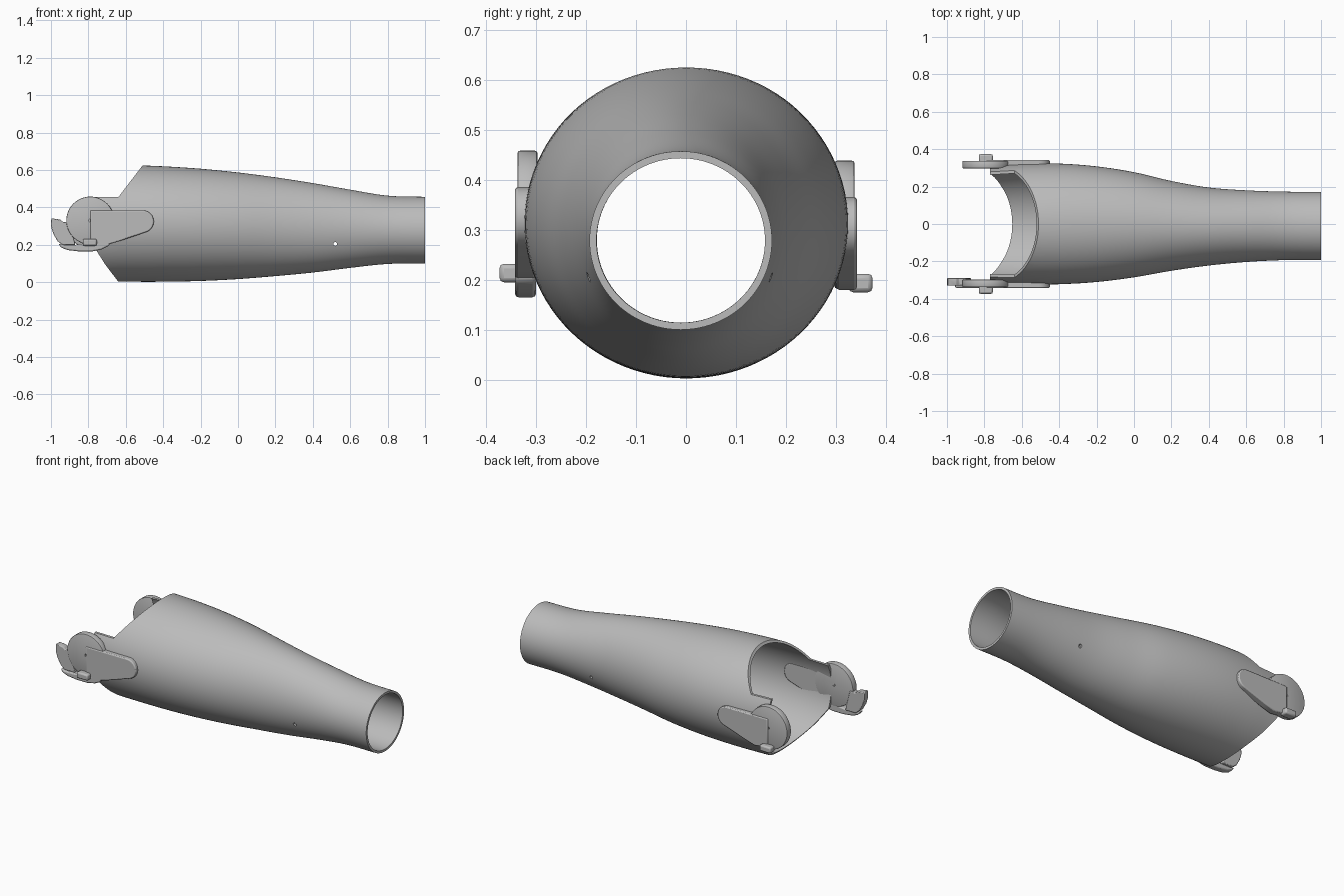
import bpy, bmesh, math

cube = bpy.data.objects.get("Cube")
if cube:
    bpy.data.objects.remove(cube)

grey = bpy.data.materials.new("plain grey")
grey.use_nodes = True
COLOUR = (0.5, 0.5, 0.5, 1)
grey.diffuse_color = COLOUR
grey.node_tree.nodes["Principled BSDF"].inputs["Base Color"].default_value = COLOUR


def make(name, bm, bevel=0.0):
    bmesh.ops.recalc_face_normals(bm, faces=bm.faces)
    mesh = bpy.data.meshes.new(name)
    bm.to_mesh(mesh)
    bm.free()
    ob = bpy.data.objects.new(name, mesh)
    bpy.context.collection.objects.link(ob)
    mesh.materials.append(grey)
    if bevel:
        mod = ob.modifiers.new("soft edges", 'BEVEL')
        mod.width, mod.segments, mod.limit_method = bevel, 2, 'ANGLE'
    return ob


def smooth(ob):
    bpy.ops.object.select_all(action='DESELECT')
    ob.select_set(True)
    bpy.context.view_layer.objects.active = ob
    bpy.ops.object.shade_smooth_by_angle(angle=math.radians(35))


def plate(name, outline, y0, y1, bevel=0.0):
    """Extrude an (x, z) outline from y0 to y1."""
    bm = bmesh.new()
    face = bm.faces.new([bm.verts.new((x, y0, z)) for x, z in outline])
    out = bmesh.ops.extrude_face_region(bm, geom=[face])
    verts = [v for v in out["geom"] if isinstance(v, bmesh.types.BMVert)]
    bmesh.ops.translate(bm, verts=verts, vec=(0, y1 - y0, 0))
    return make(name, bm, bevel)


def arc(cx, cz, r, a0, a1, n):
    return [(cx + r * math.cos(math.radians(a0 + (a1 - a0) * i / n)),
             cz + r * math.sin(math.radians(a0 + (a1 - a0) * i / n)))
            for i in range(n + 1)]


def circle(cx, cz, r, n=48):
    return arc(cx, cz, r, 0, 360, n)[:-1]


def cut(ob, cutter):
    mod = ob.modifiers.new("cut", 'BOOLEAN')
    mod.operation, mod.solver, mod.object = 'DIFFERENCE', 'EXACT', cutter
    deps = bpy.context.evaluated_depsgraph_get()
    mesh = bpy.data.meshes.new_from_object(ob.evaluated_get(deps))
    ob.modifiers.clear()
    ob.data = mesh
    bpy.data.objects.remove(cutter)


# Sleeve outline, sampled every 0.2 from x = -0.8 to x = 1
TOP = [.63, .627, .62, .607, .587, .561, .53, .495, .463, .457]
BOTTOM = [.004, .003, .003, .007, .017, .033, .052, .077, .098, .1]
LEFT = [.31, .322, .323, .308, .277, .23, .195, .18, .173, .172]
RIGHT = [-.315, -.322, -.322, -.31, -.285, -.25, -.222, -.203, -.193, -.193]


def sample(vals, x):
    t = min(max((x + 0.8) / 0.2, 0), len(vals) - 1)
    i = min(int(t), len(vals) - 2)
    f = t - i
    a, b, c, d = (vals[min(max(i + k, 0), len(vals) - 1)] for k in (-1, 0, 1, 2))
    return b + 0.5 * f * (c - a + f * (2*a - 5*b + 4*c - d + f * (3*(b - c) + d - a)))


def ring(bm, x, inset, n=96):
    t, b, l, r = (sample(v, x) for v in (TOP, BOTTOM, LEFT, RIGHT))
    return [bm.verts.new((x, (l + r) / 2 + ((l - r) / 2 - inset) * math.cos(a),
                          (t + b) / 2 + ((t - b) / 2 - inset) * math.sin(a)))
            for a in (math.tau * k / n for k in range(n))]


# Hollow sleeve: outer and inner skins joined at both ends
bm = bmesh.new()
steps = 46
xs = [-0.85 + 1.85 * i / steps for i in range(steps + 1)]
loops = [ring(bm, x, 0) for x in xs] + [ring(bm, x, 0.014) for x in reversed(xs)]
for p, q in zip(loops, loops[1:] + loops[:1]):
    for k in range(len(p)):
        m = (k + 1) % len(p)
        bm.faces.new((p[k], p[m], q[m], q[k]))
sleeve = make("forearm_sleeve", bm)

# Slanted, stepped mouth and small cross hole
mouth = [(-1.1, -.1), (-.57, -.1), (-.64, .003), (-.71, .095), (-.77, .19),
         (-.77, .455), (-.64, .455), (-.51, .625), (-.453, .7), (-1.1, .7)]
cut(sleeve, plate("mouth_cutter", mouth, -1, 1))
cut(sleeve, plate("hole_cutter", circle(.52, .205, .01, 16), -1, 1))
smooth(sleeve)

# Hinge disc, tapered arm and stop knob on each side
CX = -0.79
for side, label, cz in ((-1, "right", .33), (1, "left", .31)):
    disc = plate(label + "_hinge_disc", circle(CX, cz, .128, 64), side * .297, side * .337, .005)
    cut(disc, plate("pivot_cutter", circle(CX, cz, .008, 12), -1, 1))
    arm = [(CX, cz + .055)] + arc(-.51, cz - .005, .06, 90, -75, 14) + \
          [(-.56, cz - .085), (-.64, cz - .112), (-.7, cz - .13), (CX, cz - .12)]
    hinge_arm = plate(label + "_hinge_arm", arm, side * .3, side * .342, .006)
    knob = plate(label + "_stop_knob",
                 [(-.83, cz - .135), (-.755, cz - .135), (-.755, cz - .098), (-.83, cz - .098)],
                 side * .325, side * .373, .009)
    for ob in (disc, hinge_arm, knob):
        smooth(ob)

# Curved hook and lower rim on the right hinge
hook = [(-.9, .325), (-.935, .322), (-.95, .335), (-.998, .342), (-1, .3), (-.988, .26),
        (-.965, .22), (-.94, .2), (-.87, .2)]
smooth(plate("right_hook", hook, -.33, -.29, .004))
rim = [(-.96, .205), (-.945, .185), (-.91, .172), (-.85, .165), (-.78, .165), (-.73, .175),
       (-.69, .195), (-.68, .22), (-.78, .215), (-.87, .2), (-.93, .2)]
smooth(plate("right_lower_rim", rim, -.342, -.3, .007))
